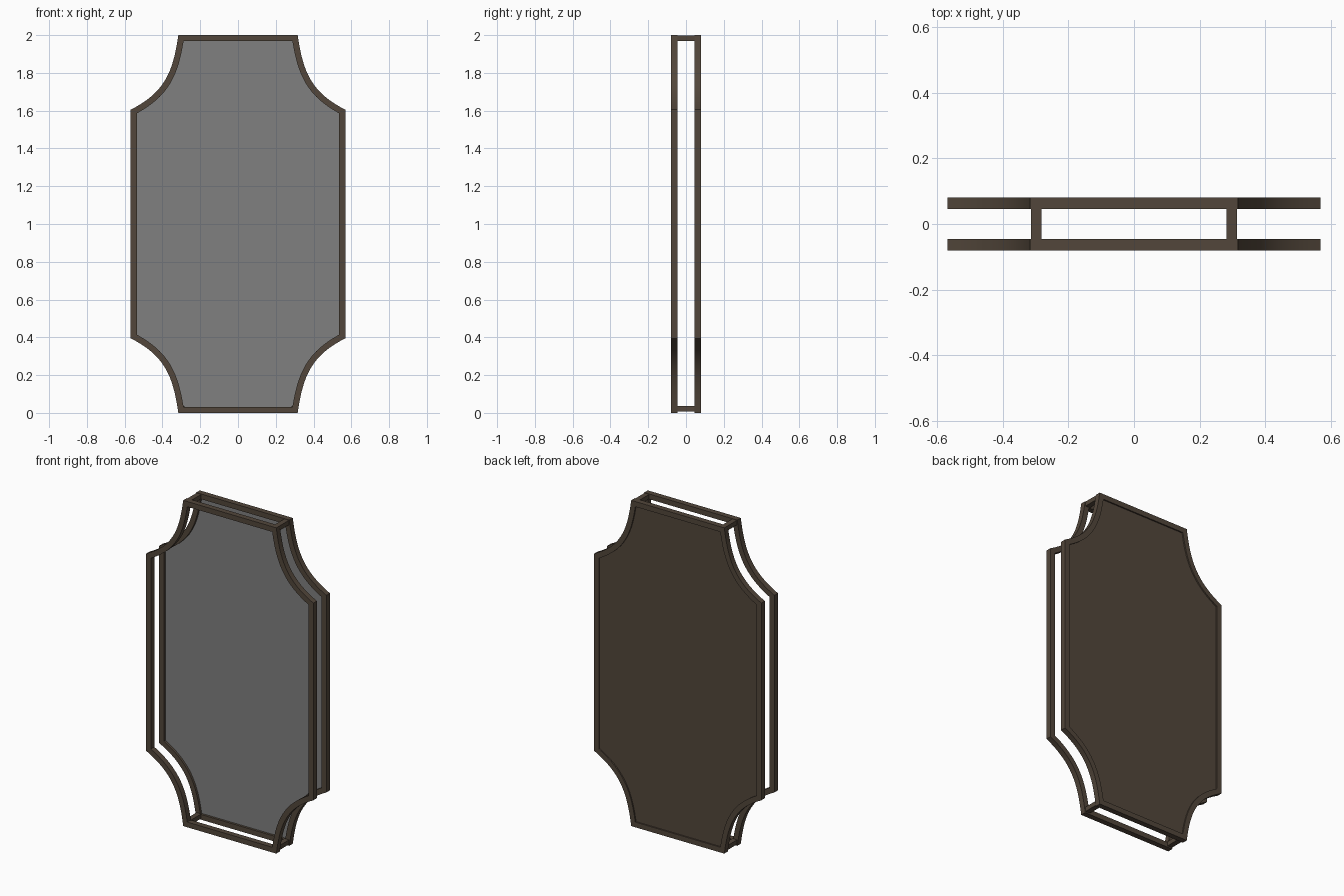
import bpy, bmesh, math
from mathutils import Vector
from mathutils.geometry import interpolate_bezier

if "Cube" in bpy.data.objects:
    bpy.data.objects.remove(bpy.data.objects["Cube"])


def material(name, rgb):
    m = bpy.data.materials.new(name)
    m.diffuse_color = (*rgb, 1)
    m.use_nodes = True
    m.node_tree.nodes["Principled BSDF"].inputs["Base Color"].default_value = m.diffuse_color
    return m


BROWN = material("dark brown wood", (0.085, 0.062, 0.043))
GREY = material("mirror grey", (0.216, 0.216, 0.216))
W = 0.032          # frame bar width


def outline():
    """Clockwise plaque outline in (x, z): straight sides, scooped corners."""
    a, b = Vector((0.316, 2.0)), Vector((0.568, 1.605))
    h = 0.2
    ta = Vector((math.cos(math.radians(-82)), math.sin(math.radians(-82))))
    tb = Vector((math.cos(math.radians(-27)), math.sin(math.radians(-27))))
    scoop = [Vector(p[:2]) for p in interpolate_bezier(
        a.to_3d(), (a + ta * h).to_3d(), (b - tb * h).to_3d(), b.to_3d(), 17)]
    right = scoop + [Vector((p.x, 2 - p.y)) for p in reversed(scoop)]
    return right + [Vector((-p.x, p.y)) for p in reversed(right)]


def inset(pts, d):
    """Mitred inward offset of a clockwise loop."""
    out = []
    for i, p in enumerate(pts):
        e1 = (p - pts[i - 1]).normalized()
        e2 = (pts[(i + 1) % len(pts)] - p).normalized()
        n1, n2 = Vector((e1.y, -e1.x)), Vector((e2.y, -e2.x))
        out.append(p + (n1 + n2) * d / (1 + n1.dot(n2)))
    return out


def finish(bm, name, mats):
    bmesh.ops.recalc_face_normals(bm, faces=bm.faces)
    me = bpy.data.meshes.new(name)
    bm.to_mesh(me)
    bm.free()
    ob = bpy.data.objects.new(name, me)
    bpy.context.collection.objects.link(ob)
    for m in mats:
        me.materials.append(m)
    bpy.ops.object.select_all(action='DESELECT')
    ob.select_set(True)
    bpy.context.view_layer.objects.active = ob
    bpy.ops.object.shade_smooth_by_angle(angle=math.radians(25))
    return ob


OUTER = outline()
INNER = inset(OUTER, W)


def frame(name, y0, y1):
    bm = bmesh.new()
    loops = [[bm.verts.new((p.x, y, p.y)) for p in pts]
             for pts, y in ((OUTER, y0), (OUTER, y1), (INNER, y1), (INNER, y0))]
    n = len(OUTER)
    for k in range(4):
        a, b = loops[k], loops[(k + 1) % 4]
        for i in range(n):
            j = (i + 1) % n
            bm.faces.new((a[i], a[j], b[j], b[i]))
    finish(bm, name, [BROWN])


# two matching scooped frames
frame("front_frame", -0.08, -0.046)
frame("back_frame", 0.046, 0.08)

# panel set in the back frame: mirror in front, wood behind
bm = bmesh.new()
loops = [[bm.verts.new((p.x, y, p.y)) for p in INNER] for y in (0.06, 0.072)]
for l in loops:
    bm.faces.new(l)
for i in range(len(INNER)):
    j = (i + 1) % len(INNER)
    bm.faces.new((loops[0][i], loops[0][j], loops[1][j], loops[1][i]))
panel = finish(bm, "mirror_panel", [BROWN, GREY])
for f in panel.data.polygons:
    f.material_index = 1 if f.normal.y < -0.9 else 0

# short bars joining the frames at the four narrow corners
for side, sx in (("left", -1), ("right", 1)):
    for level, z in (("bottom", 0.022), ("top", 1.984)):
        bm = bmesh.new()
        bmesh.ops.create_cube(bm, size=1)
        for v in bm.verts:
            v.co = Vector((sx * 0.298 + v.co.x * 0.032, v.co.y * 0.1, z + v.co.z * 0.028))
        finish(bm, f"{level}_{side}_spacer", [BROWN])
